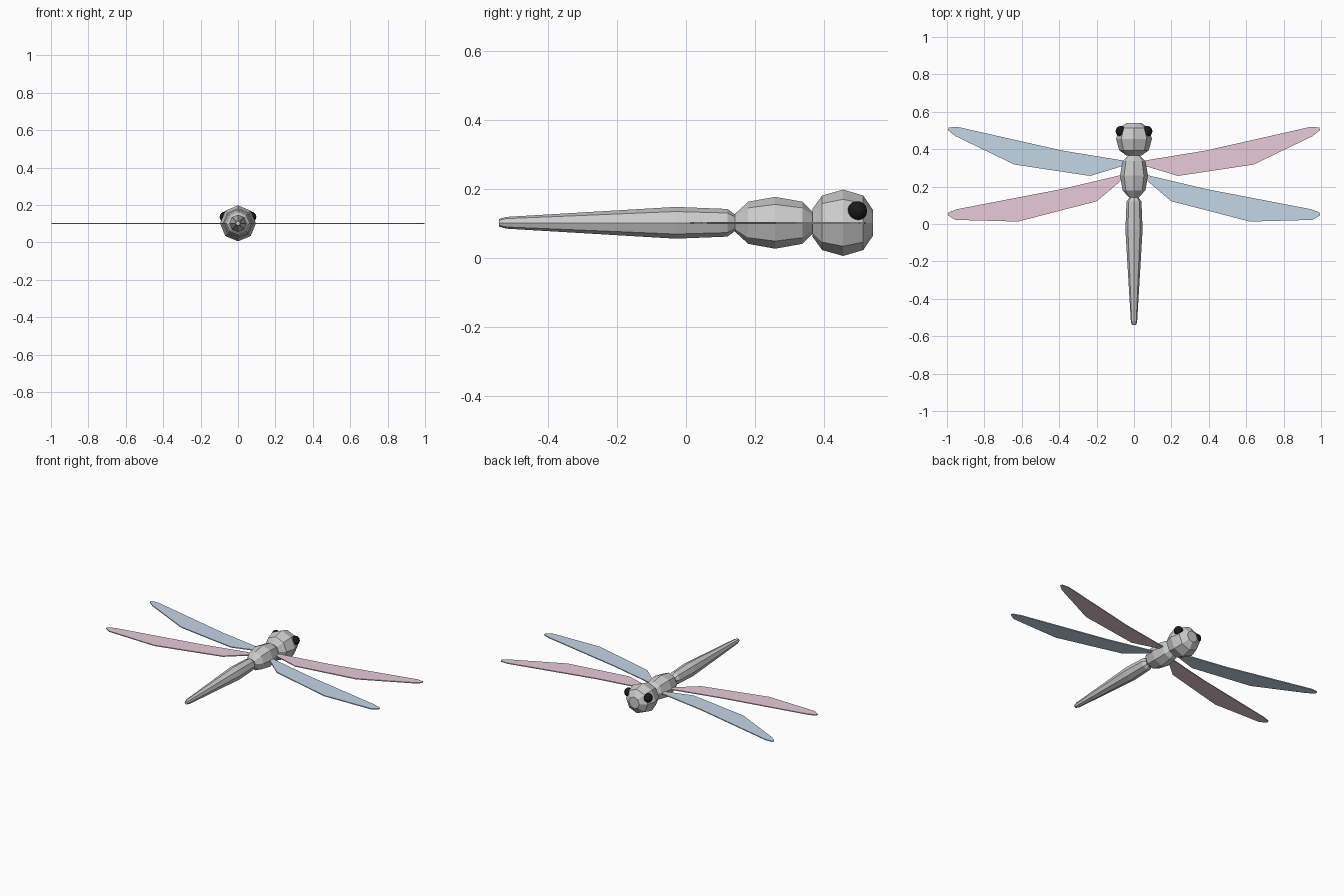
import bpy, bmesh
from math import cos, sin, pi

if "Cube" in bpy.data.objects:
    bpy.data.objects.remove(bpy.data.objects["Cube"])

CZ = 0.1015  # height of the body axis


def material(name, color):
    m = bpy.data.materials.new(name)
    m.diffuse_color = color
    m.use_nodes = True
    m.node_tree.nodes["Principled BSDF"].inputs["Base Color"].default_value = m.diffuse_color
    return m


def add_object(name, bm, mat=None):
    bmesh.ops.recalc_face_normals(bm, faces=bm.faces)
    me = bpy.data.meshes.new(name)
    bm.to_mesh(me)
    bm.free()
    ob = bpy.data.objects.new(name, me)
    bpy.context.collection.objects.link(ob)
    if mat:
        me.materials.append(mat)
    return ob


def body(name, profile, sides=8):
    """Faceted body segment: (y, radius) rings around the long axis."""
    bm = bmesh.new()
    rings = [[bm.verts.new((r * sin(2 * pi * i / sides), y, CZ + r * cos(2 * pi * i / sides)))
              for i in range(sides)] for y, r in profile]
    for a, b in zip(rings, rings[1:]):
        for i in range(sides):
            j = (i + 1) % sides
            bm.faces.new((a[i], a[j], b[j], b[i]))
    bm.faces.new(rings[0])
    bm.faces.new(rings[-1])
    return add_object(name, bm)


def wing(name, outline, side, mat, thick=0.006):
    """Thin flat plate from a top-view outline."""
    bm = bmesh.new()
    f = bm.faces.new([bm.verts.new((side * x, y, CZ - thick / 2)) for x, y in outline])
    ext = bmesh.ops.extrude_face_region(bm, geom=[f])
    up = [v for v in ext["geom"] if isinstance(v, bmesh.types.BMVert)]
    bmesh.ops.translate(bm, verts=up, vec=(0, 0, thick))
    return add_object(name, bm, mat)


pink = material("pink", (0.80, 0.60, 0.68, 1))
blue = material("blue", (0.54, 0.67, 0.79, 1))
black = material("black", (0.01, 0.01, 0.01, 1))

# Head, thorax and tapering abdomen
body("head", [(0.366, 0.040), (0.394, 0.079), (0.455, 0.096), (0.513, 0.079), (0.541, 0.038)])
body("thorax", [(0.142, 0.026), (0.180, 0.061), (0.258, 0.075), (0.337, 0.061), (0.368, 0.030)])
body("abdomen", [(-0.541, 0.011), (-0.520, 0.017), (-0.030, 0.046), (0.120, 0.040), (0.145, 0.022)])

# Wings: mirrored outlines, colours crossed diagonally
front = [(0.050, 0.338), (0.385, 0.393), (0.947, 0.520), (0.990, 0.516), (0.995, 0.502),
         (0.955, 0.470), (0.640, 0.318), (0.235, 0.257), (0.060, 0.310)]
rear = [(0.055, 0.265), (0.390, 0.186), (0.947, 0.079), (0.992, 0.062), (0.996, 0.047),
        (0.955, 0.022), (0.620, 0.013), (0.198, 0.122), (0.070, 0.232)]
for side, label in ((1, "right"), (-1, "left")):
    wing("front_wing_" + label, front, side, pink if side > 0 else blue)
    wing("rear_wing_" + label, rear, side, blue if side > 0 else pink)

    # Eyes
    bpy.ops.mesh.primitive_uv_sphere_add(segments=24, ring_count=12, radius=0.028,
                                         location=(side * 0.070, 0.496, 0.136))
    eye = bpy.context.object
    eye.name = "eye_" + label
    eye.data.materials.append(black)
    bpy.ops.object.shade_smooth()
